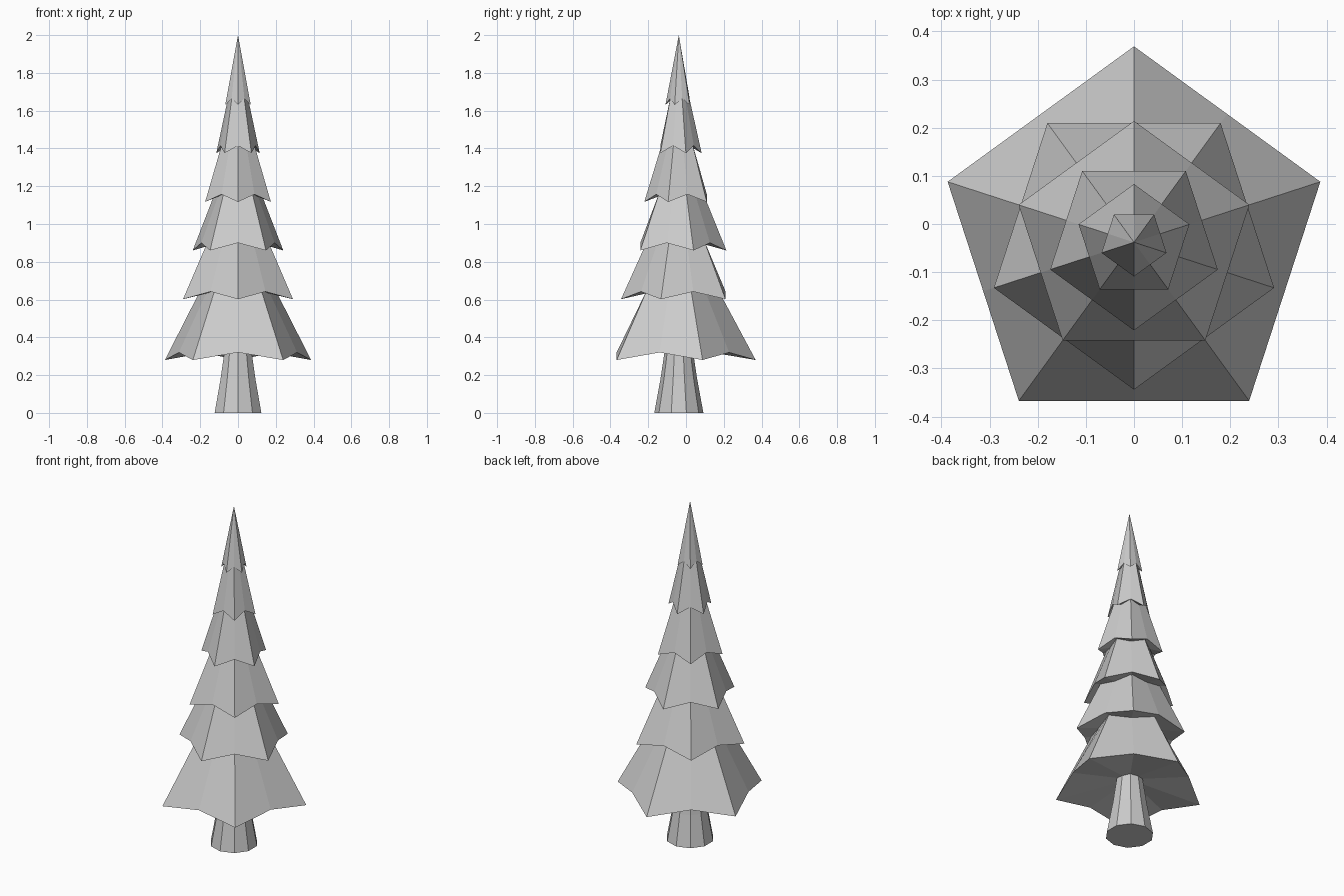
import bpy, bmesh
from math import cos, sin, pi

if "Cube" in bpy.data.objects:
    bpy.data.objects.remove(bpy.data.objects["Cube"])

CY = -0.038            # tree axis position in y
FLAT = cos(pi / 5)     # pentagon edge-middle radius / corner radius


def ring(bm, r_tip, r_mid, z_tip, z_mid, turn=0.0):
    """Ten vertices alternating between tips and edge middles."""
    out = []
    for k in range(10):
        r, z = (r_tip, z_tip) if k % 2 == 0 else (r_mid, z_mid)
        a = pi / 2 + turn + k * pi / 5
        out.append(bm.verts.new((r * cos(a), CY + r * sin(a), z)))
    return out


def bridge(bm, low, high):
    for k in range(10):
        n = (k + 1) % 10
        bm.faces.new((low[k], low[n], high[n], high[k]))


def fan(bm, loop, z):
    c = bm.verts.new((0, CY, z))
    for k in range(10):
        bm.faces.new((loop[k], loop[(k + 1) % 10], c))


def finish(bm, name):
    bmesh.ops.recalc_face_normals(bm, faces=bm.faces)
    mesh = bpy.data.meshes.new(name)
    bm.to_mesh(mesh)
    bm.free()
    bpy.context.collection.objects.link(bpy.data.objects.new(name, mesh))


# Trunk: ten-sided with a flared foot
bm = bmesh.new()
rings = [ring(bm, r, r, z, z) for r, z in ((0.13, 0), (0.097, 0.18), (0.07, 0.36))]
for low, high in zip(rings, rings[1:]):
    bridge(bm, low, high)
bm.faces.new(rings[0])
bm.faces.new(rings[-1])
finish(bm, "trunk")

# Branch tiers: tip radius, tip height, height over which the tier would close
tiers = [(0.407, 0.28, 0.76), (0.306, 0.602, 0.68), (0.252, 0.86, 0.62),
         (0.183, 1.117, 0.60), (0.121, 1.375, 0.54), (0.071, 1.63, 0.37)]
for i, (r, z, h) in enumerate(tiers):
    bm = bmesh.new()
    turn = (i % 2) * pi / 5
    lift = 0.04 if i < 5 else 0.035
    rim = ring(bm, r, r * FLAT, z, z + lift, turn)
    fan(bm, rim, z + lift + 0.03)                  # hollow underside
    if i < 5:
        top = tiers[i + 1][1] + 0.055              # ends inside the next tier
        rt = r * (1 - (top - z) / h)
        upper = ring(bm, rt, rt * FLAT, top, top, turn)
        bridge(bm, rim, upper)
        bm.faces.new(upper)
    else:
        fan(bm, rim, 2.0)                          # pointed crown
    finish(bm, f"branch_tier_{i + 1}")
